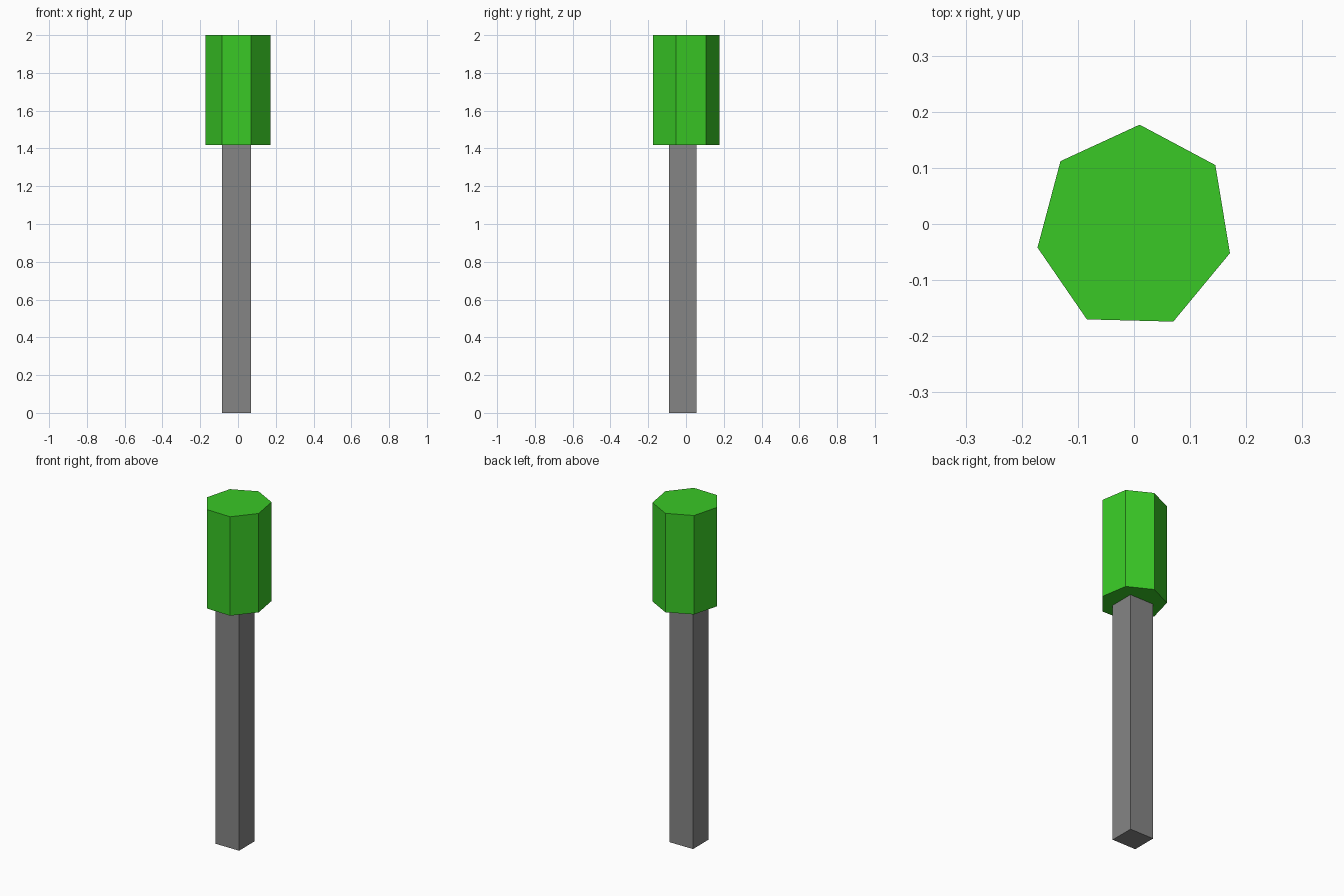
import bpy
import bmesh

if "Cube" in bpy.data.objects:
    bpy.data.objects.remove(bpy.data.objects["Cube"])


def material(name, rgb):
    m = bpy.data.materials.new(name)
    m.diffuse_color = (*rgb, 1.0)
    m.use_nodes = True
    m.node_tree.nodes["Principled BSDF"].inputs["Base Color"].default_value = m.diffuse_color
    return m


def prism(name, outline, z0, z1, mat):
    """Extrude a counter-clockwise outline from z0 up to z1."""
    bm = bmesh.new()
    base = bm.faces.new([bm.verts.new((x, y, z0)) for x, y in outline])
    ext = bmesh.ops.extrude_face_region(bm, geom=[base], use_keep_orig=True)
    top = [v for v in ext["geom"] if isinstance(v, bmesh.types.BMVert)]
    bmesh.ops.translate(bm, verts=top, vec=(0, 0, z1 - z0))
    bmesh.ops.recalc_face_normals(bm, faces=bm.faces)
    mesh = bpy.data.meshes.new(name)
    bm.to_mesh(mesh)
    bm.free()
    mesh.materials.append(mat)
    obj = bpy.data.objects.new(name, mesh)
    bpy.context.collection.objects.link(obj)
    return obj


green = material("leaf green", (0.041, 0.58, 0.019))
grey = material("post grey", (0.235, 0.235, 0.235))

# Square post, slightly off centre
prism("post", [(-0.084, -0.09), (0.07, -0.09), (0.07, 0.055), (-0.084, 0.055)],
      0.0, 1.417, grey)

# Seven-sided head on top of the post
prism("head", [(0.01, 0.177), (-0.131, 0.112), (-0.172, -0.042), (-0.084, -0.17),
               (0.07, -0.174), (0.171, -0.052), (0.145, 0.105)],
      1.417, 2.0, green)
